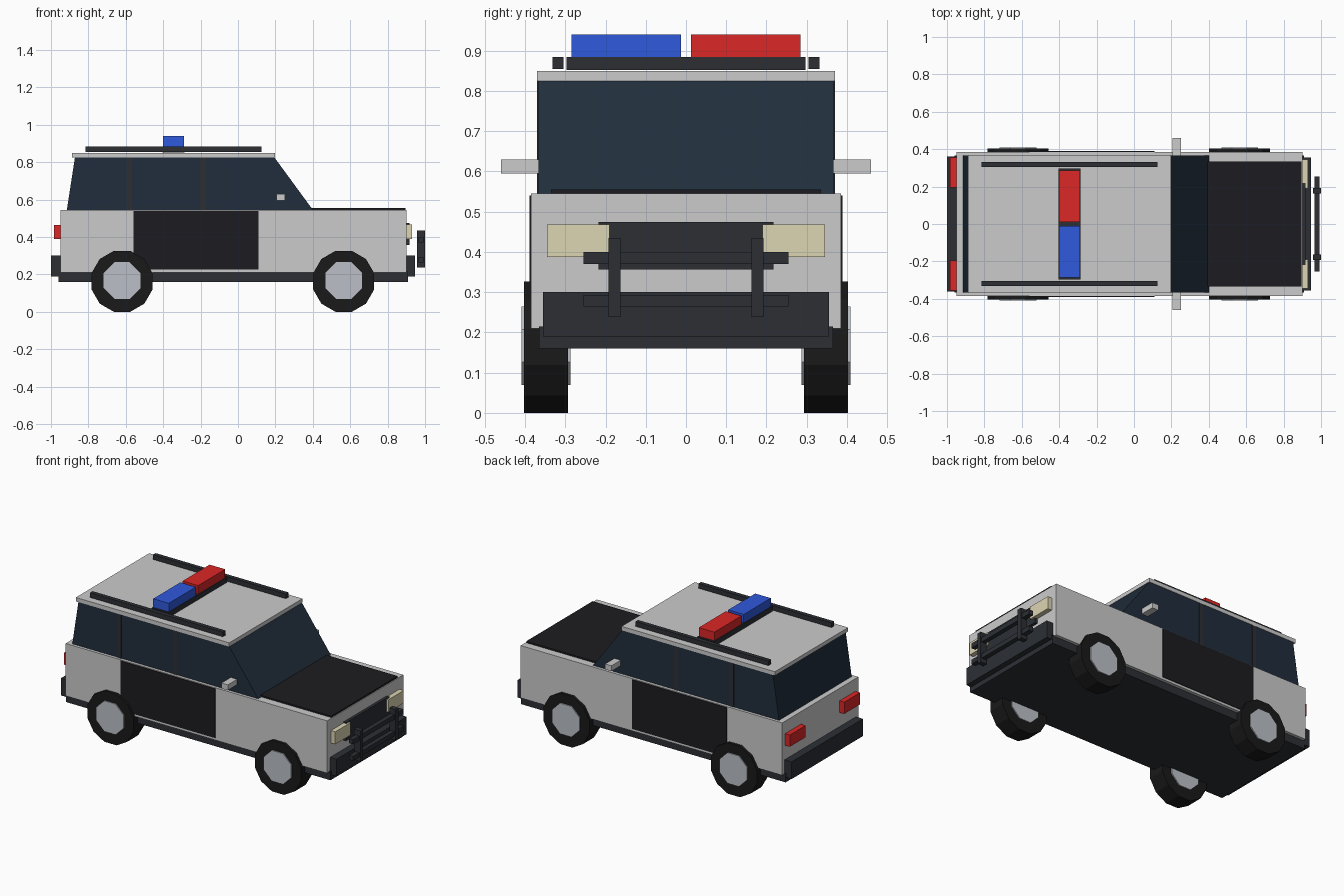
import bpy, bmesh, math
from mathutils import Matrix

if "Cube" in bpy.data.objects:
    bpy.data.objects.remove(bpy.data.objects["Cube"])


def material(name, r, g, b):
    m = bpy.data.materials.new(name)
    m.diffuse_color = (r, g, b, 1)
    m.use_nodes = True
    m.node_tree.nodes["Principled BSDF"].inputs["Base Color"].default_value = m.diffuse_color
    return m


WHITE = material("white_paint", 0.82, 0.83, 0.84)
BLACK = material("black_paint", 0.012, 0.012, 0.015)
TRIM = material("dark_trim", 0.025, 0.028, 0.034)
GLASS = material("tinted_glass", 0.015, 0.027, 0.045)
TYRE = material("tyre_rubber", 0.01, 0.01, 0.01)
HUB = material("hub_metal", 0.5, 0.53, 0.57)
RED = material("red_lens", 0.72, 0.02, 0.02)
BLUE = material("blue_lens", 0.03, 0.1, 0.72)
LAMP = material("lamp_lens", 0.72, 0.66, 0.45)


def finish(name, bm, mat):
    bmesh.ops.recalc_face_normals(bm, faces=bm.faces)
    me = bpy.data.meshes.new(name)
    bm.to_mesh(me)
    bm.free()
    me.materials.append(mat)
    ob = bpy.data.objects.new(name, me)
    bpy.context.collection.objects.link(ob)
    return ob


def box(name, x, y, z, mat):
    """Box from (min, max) ranges on each axis."""
    bm = bmesh.new()
    bmesh.ops.create_cube(bm, size=1)
    for v in bm.verts:
        v.co = [r[0] if c < 0 else r[1] for c, r in zip(v.co, (x, y, z))]
    return finish(name, bm, mat)


def pair(name, x, y, z, mat):
    """Box on the left side and its mirror image on the right."""
    box(name + "_left", x, y, z, mat)
    box(name + "_right", x, (-y[1], -y[0]), z, mat)


def extrude_profile(name, pts, half, mat):
    """Side profile in x-z, extruded across the width."""
    bm = bmesh.new()
    face = bm.faces.new([bm.verts.new((x, -half, z)) for x, z in pts])
    new = bmesh.ops.extrude_face_region(bm, geom=[face])["geom"]
    bmesh.ops.translate(bm, vec=(0, 2 * half, 0),
                        verts=[g for g in new if isinstance(g, bmesh.types.BMVert)])
    return finish(name, bm, mat)


def disc(name, x, y, z, sides, apothem, width, mat):
    """Flat-bottomed polygonal cylinder with its axis along y."""
    bm = bmesh.new()
    r = apothem / math.cos(math.pi / sides)
    bmesh.ops.create_cone(bm, cap_ends=True, segments=sides, radius1=r, radius2=r, depth=width)
    rot = Matrix.Rotation(math.pi / 2, 4, 'X') @ Matrix.Rotation(math.pi / sides, 4, 'Z')
    bmesh.ops.transform(bm, matrix=Matrix.Translation((x, y, z)) @ rot, verts=bm.verts)
    return finish(name, bm, mat)


# Body
box("lower_body", (-0.95, 0.90), (-0.385, 0.385), (0.21, 0.545), WHITE)
box("chassis", (-0.96, 0.91), (-0.365, 0.365), (0.16, 0.215), TRIM)
box("hood_panel", (0.39, 0.895), (-0.335, 0.335), (0.54, 0.555), BLACK)
pair("door_panel", (-0.56, 0.11), (0.375, 0.389), (0.225, 0.54), BLACK)

# Cabin
extrude_profile("cabin_glass", [(-0.915, 0.545), (0.40, 0.545), (0.195, 0.825), (-0.872, 0.825)],
                0.367, GLASS)
box("roof", (-0.888, 0.197), (-0.37, 0.37), (0.825, 0.85), WHITE)
pair("rear_pillar", (-0.595, -0.567), (0.35, 0.37), (0.545, 0.825), TRIM)
pair("middle_pillar", (-0.202, -0.174), (0.35, 0.37), (0.545, 0.825), TRIM)
pair("side_mirror", (0.205, 0.25), (0.345, 0.46), (0.595, 0.63), WHITE)

# Roof equipment
pair("roof_rail", (-0.815, 0.125), (0.305, 0.332), (0.855, 0.885), TRIM)
box("light_bar_base", (-0.403, -0.287), (-0.297, 0.297), (0.852, 0.885), TRIM)
box("red_beacon", (-0.40, -0.29), (0.012, 0.285), (0.885, 0.94), RED)
box("blue_beacon", (-0.40, -0.29), (-0.285, -0.012), (0.885, 0.94), BLUE)

# Front and rear fittings
box("grille", (0.89, 0.918), (-0.218, 0.218), (0.357, 0.475), TRIM)
pair("headlight", (0.89, 0.93), (0.19, 0.346), (0.388, 0.468), LAMP)
pair("taillight", (-0.983, -0.94), (0.195, 0.355), (0.39, 0.465), RED)
box("front_bumper", (0.89, 0.945), (-0.355, 0.355), (0.19, 0.30), TRIM)
box("rear_bumper", (-1.0, -0.94), (-0.36, 0.36), (0.19, 0.30), TRIM)

# Bull bar
pair("bull_bar_post", (0.957, 1.0), (0.163, 0.193), (0.238, 0.435), TRIM)
for label, z in (("upper", (0.37, 0.40)), ("lower", (0.264, 0.293))):
    box("bull_bar_" + label, (0.964, 0.993), (-0.255, 0.255), z, TRIM)

# Wheels
for end, x in (("rear", -0.62), ("front", 0.565)):
    for side, s in (("left", 1), ("right", -1)):
        disc(f"{end}_{side}_tyre", x, s * 0.348, 0.163, 12, 0.163, 0.109, TYRE)
        disc(f"{end}_{side}_hub", x, s * 0.348, 0.167, 8, 0.098, 0.122, HUB)
